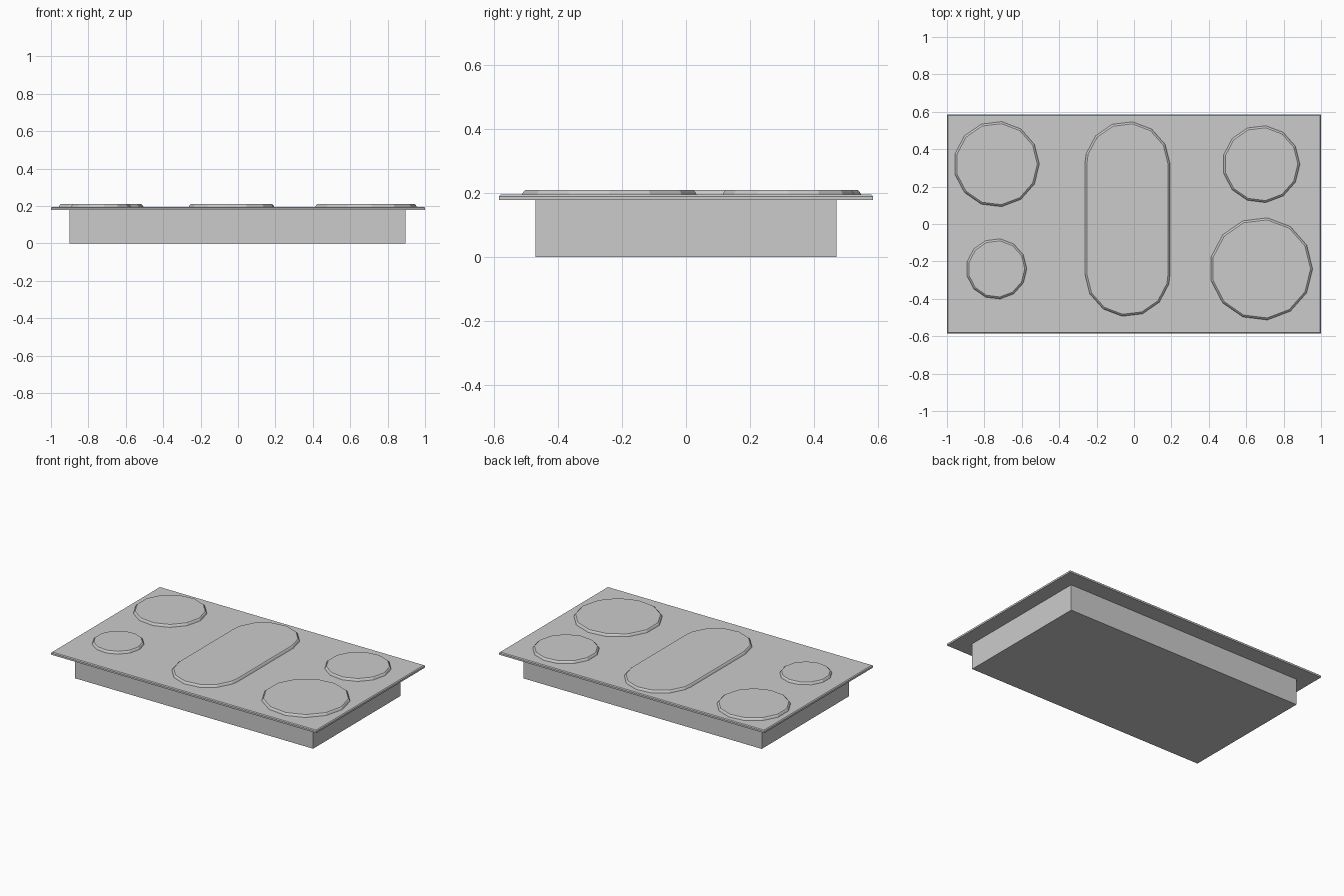
import bpy
import bmesh
from math import cos, sin, tau, pi

cube = bpy.data.objects.get("Cube")
if cube:
    bpy.data.objects.remove(cube)

# One plain grey finish
GREY = (0.6, 0.6, 0.6, 1)
grey = bpy.data.materials.new("light grey")
grey.use_nodes = True
grey.diffuse_color = GREY
grey.node_tree.nodes["Principled BSDF"].inputs["Base Color"].default_value = GREY

SIDES = 13
PLATE_Z, TOP_Z = 0.195, 0.21


def stack(name, loops):
    """Solid made of matching outlines joined from bottom to top."""
    bm = bmesh.new()
    rings = [[bm.verts.new(p) for p in loop] for loop in loops]
    for low, high in zip(rings, rings[1:]):
        for i in range(len(low)):
            j = (i + 1) % len(low)
            bm.faces.new((low[i], low[j], high[j], high[i]))
    bm.faces.new(rings[0][::-1])
    bm.faces.new(rings[-1])
    mesh = bpy.data.meshes.new(name)
    bm.to_mesh(mesh)
    bm.free()
    mesh.materials.append(grey)
    obj = bpy.data.objects.new(name, mesh)
    bpy.context.collection.objects.link(obj)
    return obj


def rectangle(x0, x1, y, z):
    return [(x0, -y, z), (x1, -y, z), (x1, y, z), (x0, y, z)]


def circle(x, y, r, z):
    return [(x + r * cos(tau * i / SIDES), y + r * sin(tau * i / SIDES), z)
            for i in range(SIDES)]


def oval(x, y_back, y_front, r, z):
    """Two half circles, the front one turned half way round."""
    angles = [tau * i / SIDES for i in range(SIDES // 2 + 1)]
    back = [(x + r * cos(a), y_back + r * sin(a), z) for a in [*angles, pi]]
    front = [(x - r * cos(a), y_front - r * sin(a), z) for a in [*angles, pi]]
    return back + front


# Each cooking zone leans in slightly, then has a bevelled rim
ZONE_STEPS = [(0, PLATE_Z - 0.002), (0.006, 0.205), (0.012, TOP_Z)]

# Sunken body
stack("body", [rectangle(-0.9, 0.895, 0.47, z) for z in (0, 0.18)])

# Worktop plate with a fine bevel
stack("top_plate", [rectangle(-1 + d, 1 - d, 0.585 - d, z)
                    for d, z in ((0, 0.178), (0, 0.19), (0.006, PLATE_Z))])

# Round cooking zones
for name, x, y, r in (("back_right_zone", -0.735, 0.32, 0.23),
                      ("front_right_zone", -0.735, -0.24, 0.163),
                      ("back_left_zone", 0.68, 0.32, 0.208),
                      ("front_left_zone", 0.68, -0.24, 0.276)):
    stack(name, [circle(x, y, r - d, z) for d, z in ZONE_STEPS])

# Long centre zone
stack("centre_zone", [oval(-0.035, 0.32, -0.267, 0.229 - d, z)
                      for d, z in ZONE_STEPS])
